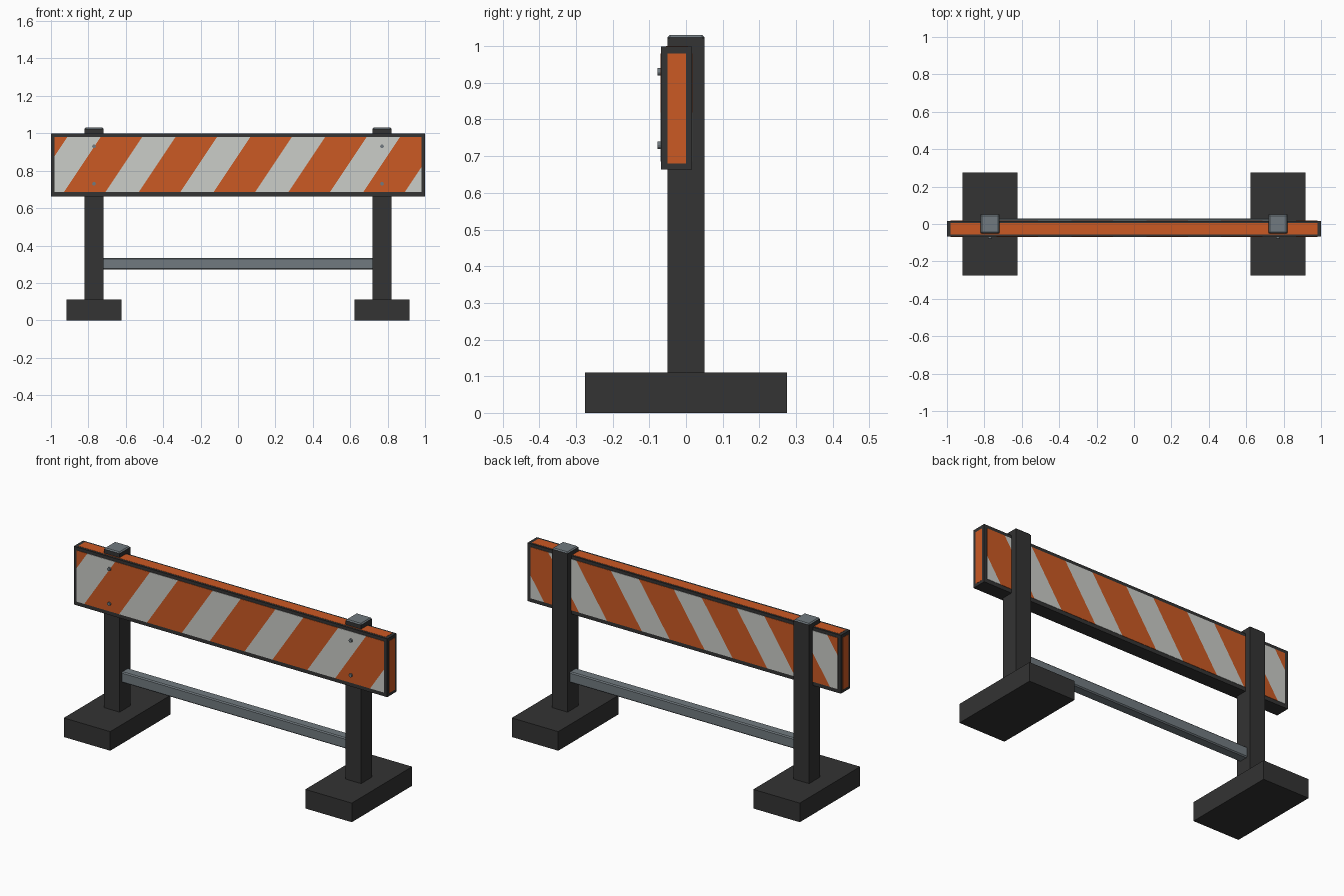
import bpy, bmesh
from math import pi
from mathutils import Matrix, Vector

cube = bpy.data.objects.get("Cube")
if cube:
    bpy.data.objects.remove(cube, do_unlink=True)


def material(name, rgb):
    m = bpy.data.materials.new(name)
    m.use_nodes = True
    m.diffuse_color = (*rgb, 1)
    m.node_tree.nodes["Principled BSDF"].inputs["Base Color"].default_value = (*rgb, 1)
    return m


DARK = material("dark rubber", (0.033, 0.033, 0.033))
ORANGE = material("safety orange", (0.6, 0.1, 0.017))
WHITE = material("reflective white", (0.6, 0.61, 0.58))
STEEL = material("grey steel", (0.165, 0.195, 0.215))


def finish(name, bm, *mats):
    bm.normal_update()
    mesh = bpy.data.meshes.new(name)
    bm.to_mesh(mesh)
    bm.free()
    for m in mats:
        mesh.materials.append(m)
    obj = bpy.data.objects.new(name, mesh)
    bpy.context.collection.objects.link(obj)
    return obj


def box_mesh(x, y, z, bevel=0):
    """Box from (min, max) ranges, with optional chamfered edges."""
    bm = bmesh.new()
    bmesh.ops.create_cube(bm, size=1)
    for v in bm.verts:
        for i, (lo, hi) in enumerate((x, y, z)):
            v.co[i] = hi if v.co[i] > 0 else lo
    if bevel:
        bmesh.ops.bevel(bm, geom=bm.edges[:], offset=bevel, segments=1, affect='EDGES')
    return bm


def box(name, x, y, z, mat, bevel=0):
    return finish(name, box_mesh(x, y, z, bevel), mat)


# Board frame with orange inlays on its ends and top edge
box("board_frame", (-0.999, 0.999), (-0.068, 0.016), (0.663, 0.999), DARK)
box("end_inlay", (-1, 1), (-0.05, 0), (0.68, 0.98), ORANGE)
box("top_inlay", (-0.98, 0.98), (-0.055, 0.005), (0.9, 1.0), ORANGE)

# Striped panel: sliced along slanted lines, alternate bands coloured white
SLOPE, PITCH, HALF, MID = 2 / 3, 0.4, 0.089, 0.835
bm = box_mesh((-0.98, 0.98), (-0.07, 0.018), (0.685, 0.98))
centres = [-0.92 + PITCH * i for i in range(6)]
for c in centres:
    for edge in (c - HALF, c + HALF):
        bmesh.ops.bisect_plane(bm, geom=bm.verts[:] + bm.edges[:] + bm.faces[:],
                               plane_co=Vector((edge, 0, MID)),
                               plane_no=Vector((1, 0, -SLOPE)))
for f in bm.faces:
    p = f.calc_center_median()
    offset = p.x - SLOPE * (p.z - MID)
    f.material_index = int(any(abs(offset - c) < HALF for c in centres))
finish("striped_panel", bm, ORANGE, WHITE)

# Feet, posts with steel tops, and bolts on both sides
for side, s in (("left", 1), ("right", -1)):
    cx = 0.77 * s
    box(side + "_foot", (cx - 0.148, cx + 0.148), (-0.275, 0.275), (0, 0.11), DARK)
    box(side + "_post", (cx - 0.05, cx + 0.05), (-0.05, 0.05), (0.1, 1.022), DARK)
    bm = box_mesh((cx - 0.05, cx + 0.05), (-0.05, 0.05), (1.01, 1.03), 0.006)
    for f in bm.faces:
        f.material_index = int(f.calc_center_median().z > 1.022)
    finish(side + "_post_cap", bm, DARK, STEEL)
    for level, z in (("lower", 0.73), ("upper", 0.93)):
        bm = bmesh.new()
        place = Matrix.Translation((cx, -0.072, z)) @ Matrix.Rotation(pi / 2, 4, 'X')
        bmesh.ops.create_cone(bm, cap_ends=True, segments=12, radius1=0.01,
                              radius2=0.01, depth=0.012, matrix=place)
        finish(f"{side}_{level}_bolt", bm, STEEL)

# Crossbar between the posts
box("crossbar", (-0.725, 0.725), (-0.03, 0.03), (0.272, 0.334), STEEL, 0.006)
